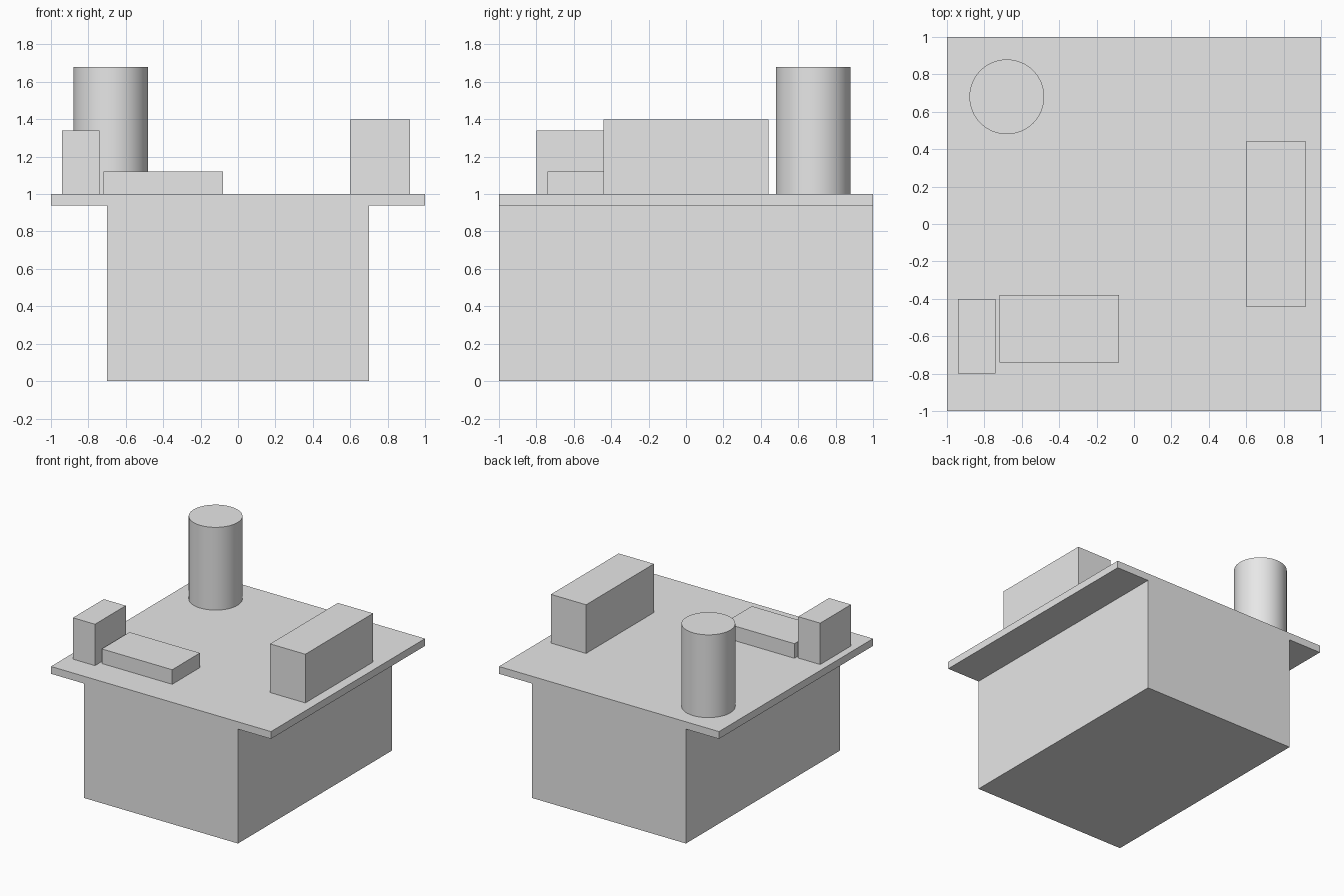
import bpy
import bmesh
from mathutils import Matrix, Vector

cube = bpy.data.objects.get("Cube")
if cube:
    bpy.data.objects.remove(cube, do_unlink=True)

# Single plain grey material
grey = bpy.data.materials.new("plain_grey")
grey.use_nodes = True
colour = (0.8, 0.8, 0.8, 1)
grey.diffuse_color = colour
grey.node_tree.nodes["Principled BSDF"].inputs["Base Color"].default_value = colour


def add_object(name, bm):
    mesh = bpy.data.meshes.new(name)
    bm.to_mesh(mesh)
    bm.free()
    mesh.materials.append(grey)
    obj = bpy.data.objects.new(name, mesh)
    bpy.context.collection.objects.link(obj)
    return obj


def box(name, low, high):
    low, high = Vector(low), Vector(high)
    bm = bmesh.new()
    placement = Matrix.Translation((low + high) / 2) @ Matrix.Diagonal((high - low).to_4d())
    placement[3][3] = 1
    bmesh.ops.create_cube(bm, size=1, matrix=placement)
    return add_object(name, bm)


def cylinder(name, centre, radius, height):
    bm = bmesh.new()
    bmesh.ops.create_cone(bm, cap_ends=True, segments=64, radius1=radius, radius2=radius,
                          depth=height, matrix=Matrix.Translation(centre))
    obj = add_object(name, bm)
    bpy.ops.object.select_all(action="DESELECT")
    obj.select_set(True)
    bpy.context.view_layer.objects.active = obj
    bpy.ops.object.shade_smooth_by_angle()
    return obj


TOP = 1.0       # upper surface of the slab
SLAB = 0.94     # underside of the slab

# Supporting block and overhanging slab
box("base_block", (-0.7, -1, 0), (0.7, 1, SLAB))
box("top_slab", (-1, -1, SLAB), (1, 1, TOP))

# Items standing on the slab
box("long_block", (0.6, -0.44, TOP), (0.92, 0.44, 1.4))
box("flat_block", (-0.72, -0.74, TOP), (-0.08, -0.38, 1.12))
box("narrow_block", (-0.94, -0.8, TOP), (-0.74, -0.4, 1.34))
cylinder("round_column", (-0.68, 0.68, 1.34), 0.2, 0.68)
